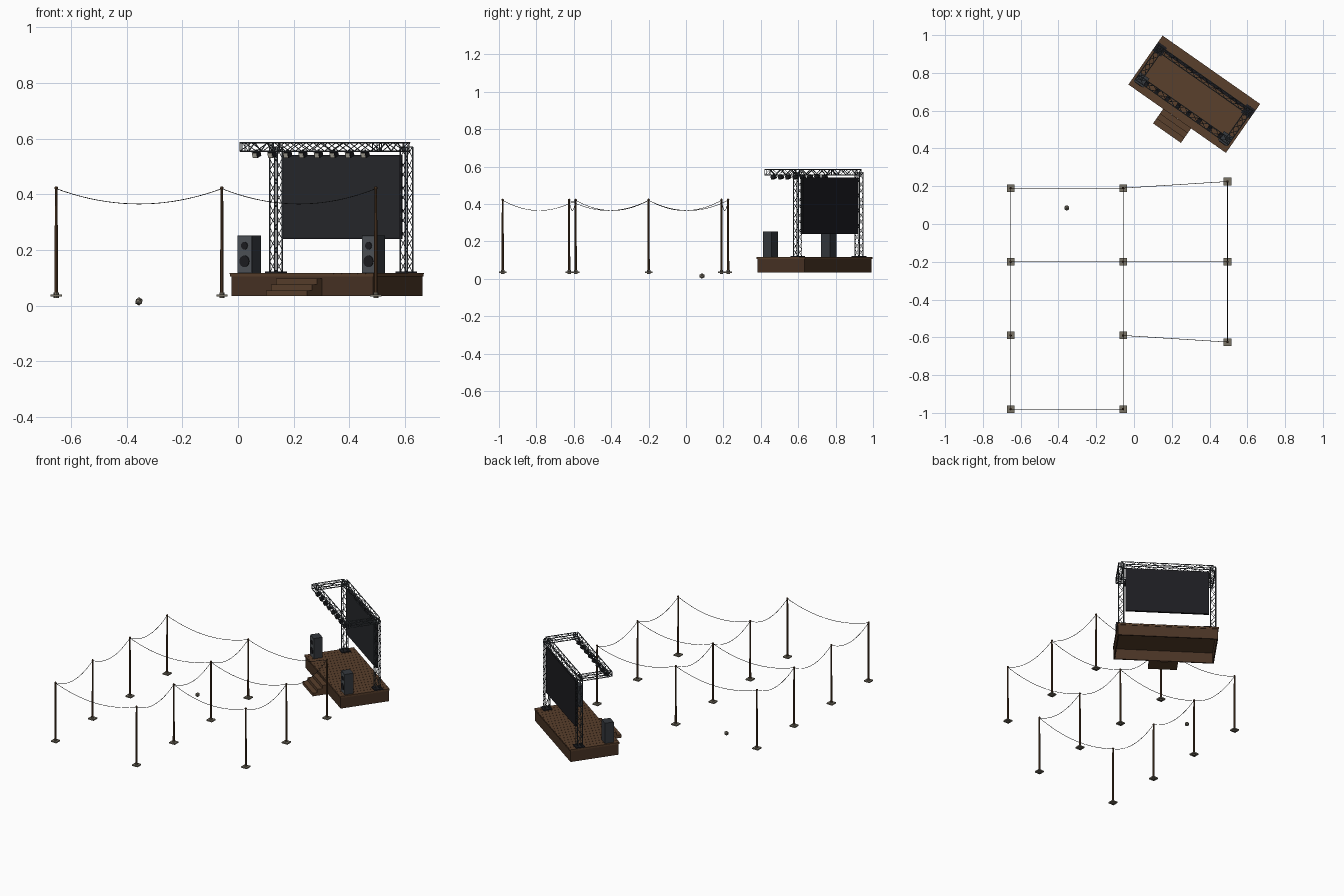
import bpy, bmesh, math
from mathutils import Vector, Matrix

if "Cube" in bpy.data.objects:
    bpy.data.objects.remove(bpy.data.objects["Cube"])

# Stage frame: local x along the stage, local y to the rear
STAGE = Matrix.Translation((0.319, 0.687, 0)) @ Matrix.Rotation(math.radians(-35), 4, 'Z')
WORLD = Matrix.Identity(4)
Z0 = 0.034      # underside of stage
DECK = 0.117    # deck height


def mat(name, r, g, b):
    m = bpy.data.materials.new(name)
    m.diffuse_color = (r, g, b, 1)
    m.use_nodes = True
    m.node_tree.nodes["Principled BSDF"].inputs["Base Color"].default_value = m.diffuse_color
    return m


WOOD = mat("wood", 0.10, 0.05, 0.025)
DARKWOOD = mat("dark_wood", 0.065, 0.033, 0.018)
POLE = mat("pole_wood", 0.09, 0.045, 0.02)
METAL = mat("truss_metal", 0.06, 0.07, 0.08)
BLACK = mat("black", 0.012, 0.012, 0.015)
SCREEN = mat("screen_face", 0.02, 0.022, 0.026)
CASE = mat("speaker_case", 0.035, 0.04, 0.047)
GRILLE = mat("speaker_front", 0.08, 0.09, 0.10)
PLATE = mat("base_plate", 0.19, 0.17, 0.13)
LENS = mat("lamp_lens", 0.5, 0.47, 0.4)
ROPE = mat("cable", 0.03, 0.03, 0.03)


def box(bm, c, s, rot=None):
    m = Matrix.Translation(c)
    if rot:
        m = m @ rot
    bmesh.ops.create_cube(bm, size=1, matrix=m @ Matrix.Diagonal((*s, 1)))


def tube(bm, a, b, r1, r2=None, sides=6):
    a, b = Vector(a), Vector(b)
    d = b - a
    m = Matrix.Translation((a + b) / 2) @ d.to_track_quat('Z', 'Y').to_matrix().to_4x4()
    bmesh.ops.create_cone(bm, cap_ends=True, segments=sides, radius1=r1,
                          radius2=r1 if r2 is None else r2, depth=d.length, matrix=m)


def finish(bm, name, material, matrix=STAGE, smooth=False):
    me = bpy.data.meshes.new(name)
    bm.to_mesh(me)
    bm.free()
    ob = bpy.data.objects.new(name, me)
    bpy.context.collection.objects.link(ob)
    ob.matrix_world = matrix
    me.materials.append(material)
    if smooth:
        bpy.context.view_layer.objects.active = ob
        ob.select_set(True)
        bpy.ops.object.shade_smooth_by_angle()
        ob.select_set(False)
    return ob


def truss(name, a, b, w, bays):
    """Square lattice truss: four chords with zigzag bracing on each face."""
    bm = bmesh.new()
    a, b = Vector(a), Vector(b)
    d = (b - a).normalized()
    p = Vector((0, 0, 1)) if abs(d.z) < 0.5 else Vector((1, 0, 0))
    q = d.cross(p)
    corners = [(p * i + q * j) * w / 2 for i, j in ((1, 1), (1, -1), (-1, -1), (-1, 1))]
    for k, c in enumerate(corners):
        n = corners[(k + 1) % 4]
        tube(bm, a + c, b + c, 0.0028)
        for i in range(bays):
            s, e = a.lerp(b, i / bays), a.lerp(b, (i + 1) / bays)
            u, v = (c, n) if i % 2 == 0 else (n, c)
            tube(bm, s + u, e + v, 0.0016, sides=4)
        tube(bm, a + c, a + n, 0.002, sides=4)
        tube(bm, b + c, b + n, 0.002, sides=4)
    finish(bm, name, METAL)


# Stage skirt, open underneath
bm = bmesh.new()
h = DECK - 0.012 - Z0
for s in (-1, 1):
    box(bm, (0, s * 0.150, Z0 + h / 2), (0.622, 0.008, h))
    box(bm, (s * 0.307, 0, Z0 + h / 2), (0.008, 0.292, h))
finish(bm, "stage_skirt", DARKWOOD)

# Deck slab with planks
bm = bmesh.new()
box(bm, (0, 0, DECK - 0.0075), (0.630, 0.314, 0.009))
planks = 18
for i in range(planks):
    pw = 0.632 / planks
    box(bm, (-0.316 + (i + 0.5) * pw, 0, DECK - 0.002), (pw - 0.0015, 0.316, 0.004))
finish(bm, "stage_deck", WOOD)

# Front steps
bm = bmesh.new()
for i in range(3):
    top = 0.0208 * (i + 1)
    box(bm, (0, -0.236 + 0.0312 * i, Z0 + top / 2), (0.18, 0.0312, top))
finish(bm, "steps", WOOD)

# Truss towers, feet and overhead frame
for s, side in ((-1, "left"), (1, "right")):
    x = s * 0.286
    truss(side + "_tower", (x, 0.09, DECK), (x, 0.09, 0.57), 0.032, 11)
    truss(side + "_roof_beam", (x, -0.10, 0.57), (x, 0.09, 0.57), 0.030, 5)
    bm = bmesh.new()
    box(bm, (x, 0.09, DECK + 0.003), (0.056, 0.056, 0.006))
    finish(bm, side + "_tower_foot", BLACK)
truss("rear_roof_beam", (-0.286, 0.09, 0.57), (0.286, 0.09, 0.57), 0.030, 12)
truss("front_roof_beam", (-0.30, -0.10, 0.57), (0.30, -0.10, 0.57), 0.030, 12)

# Video screen with frame
bm = bmesh.new()
box(bm, (0, 0.098, 0.39), (0.518, 0.014, 0.302))
finish(bm, "screen_frame", BLACK)
bm = bmesh.new()
box(bm, (0, 0.0905, 0.39), (0.506, 0.002, 0.29))
finish(bm, "screen_face", SCREEN)

# Lamps under the front beam
bm, lens = bmesh.new(), bmesh.new()
tilt = Matrix.Rotation(math.radians(20), 4, 'X')
for i in range(8):
    x = -0.238 + 0.068 * i
    box(bm, (x, -0.10, 0.544), (0.022, 0.024, 0.020), tilt)
    tube(bm, (x, -0.10, 0.545), (x, -0.10, 0.56), 0.003)
    off = tilt @ Vector((0, -0.0125, 0))
    box(lens, Vector((x, -0.10, 0.544)) + off, (0.018, 0.002, 0.016), tilt)
finish(bm, "lamp_housings", BLACK)
finish(lens, "lamp_lenses", LENS)

# Speakers
for s, side in ((-1, "left"), (1, "right")):
    x, y, sh = s * 0.272, -0.097, 0.135
    bm = bmesh.new()
    box(bm, (x, y, DECK + sh / 2), (0.062, 0.056, sh))
    finish(bm, side + "_speaker", CASE)
    bm = bmesh.new()
    box(bm, (x, y - 0.0285, DECK + sh / 2), (0.056, 0.002, sh - 0.008))
    finish(bm, side + "_speaker_front", GRILLE)
    bm = bmesh.new()
    for z, r in ((0.042, 0.021), (0.098, 0.014)):
        tube(bm, (x, y - 0.028, DECK + z), (x, y - 0.032, DECK + z), r, sides=16)
    finish(bm, side + "_speaker_cones", BLACK, smooth=True)

# Light poles with base plates
LX, MX, RX = -0.653, -0.058, 0.495
ROWS = [-0.98, -0.59, -0.20, 0.19]
RROWS = [-0.625, -0.20, 0.225]
spots = [(x, y) for x in (LX, MX) for y in ROWS] + [(RX, y) for y in RROWS]
for i, (x, y) in enumerate(spots):
    bm = bmesh.new()
    tube(bm, (x, y, 0.036), (x, y, 0.422), 0.0065, 0.0048, 8)
    bmesh.ops.create_uvsphere(bm, u_segments=8, v_segments=6, radius=0.0065,
                              matrix=Matrix.Translation((x, y, 0.422)))
    finish(bm, f"pole_{i + 1}", POLE, WORLD, True)
    bm = bmesh.new()
    box(bm, (x, y, 0.036), (0.040, 0.040, 0.008))
    tube(bm, (x, y, 0.027), (x, y, 0.047), 0.009, sides=8)
    finish(bm, f"pole_base_{i + 1}", PLATE, WORLD)

# Sagging cables between poles
spans = [((x, a), (x, b)) for x in (LX, MX) for a, b in zip(ROWS, ROWS[1:])]
spans += [((RX, a), (RX, b)) for a, b in zip(RROWS, RROWS[1:])]
spans += [((LX, y), (MX, y)) for y in (-0.98, -0.20, 0.19)]
spans += [((MX, a), (RX, b)) for a, b in ((-0.59, -0.625), (-0.20, -0.20), (0.19, 0.225))]
cu = bpy.data.curves.new("cables", 'CURVE')
cu.dimensions = '3D'
cu.bevel_depth = 0.0014
cu.bevel_resolution = 1
cu.use_fill_caps = True
N = 20
for a, b in spans:
    sp = cu.splines.new('POLY')
    sp.points.add(N)
    for k in range(N + 1):
        t = k / N
        sp.points[k].co = (a[0] + (b[0] - a[0]) * t, a[1] + (b[1] - a[1]) * t,
                           0.420 - 0.055 * 4 * t * (1 - t), 1)
cables = bpy.data.objects.new("cables", cu)
cu.materials.append(ROPE)
bpy.context.collection.objects.link(cables)

# Small faceted ball on the ground
bm = bmesh.new()
bmesh.ops.create_icosphere(bm, subdivisions=1, radius=0.015,
                           matrix=Matrix.Translation((-0.356, 0.085, 0.015)))
finish(bm, "ground_ball", PLATE, WORLD)
